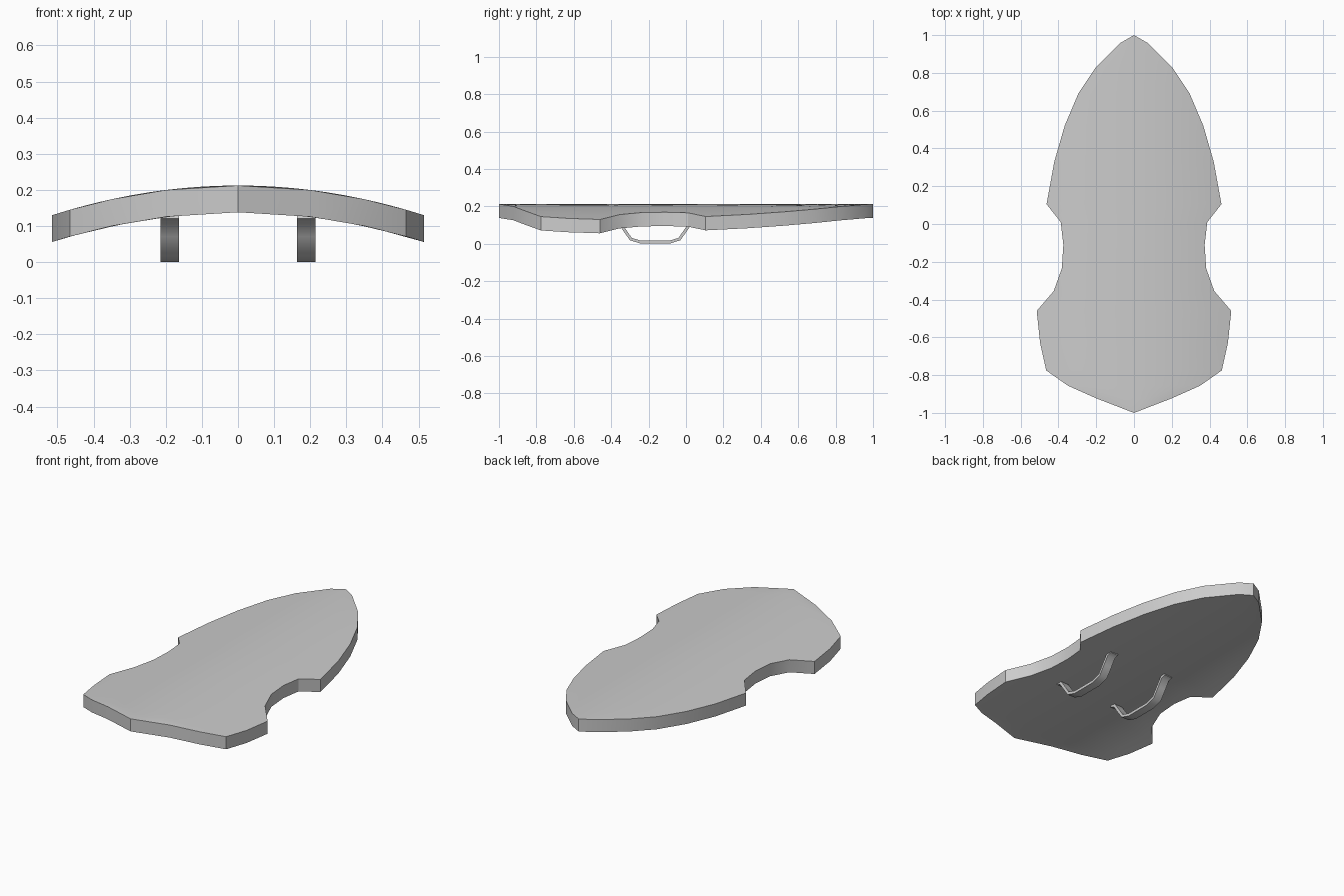
import bpy, bmesh

if "Cube" in bpy.data.objects:
    bpy.data.objects.remove(bpy.data.objects["Cube"])

THICK = 0.074
COLS = 16


def finish(bm, name, angle):
    bmesh.ops.remove_doubles(bm, verts=bm.verts, dist=1e-5)
    bmesh.ops.dissolve_degenerate(bm, edges=bm.edges, dist=1e-6)
    bmesh.ops.recalc_face_normals(bm, faces=bm.faces)
    me = bpy.data.meshes.new(name)
    bm.to_mesh(me)
    bm.free()
    ob = bpy.data.objects.new(name, me)
    bpy.context.collection.objects.link(ob)
    bpy.ops.object.select_all(action='DESELECT')
    ob.select_set(True)
    bpy.context.view_layer.objects.active = ob
    bpy.ops.object.shade_smooth_by_angle(angle=angle)
    return ob


# Shield board: half outline (half width, y), arched across x
outline = [(0, 1), (.07, .96), (.205, .825), (.295, .69), (.367, .52),
           (.422, .33), (.463, .105), (.388, .01), (.374, -.11), (.382, -.235),
           (.425, -.355), (.515, -.46), (.497, -.63), (.465, -.775),
           (.35, -.856), (.2, -.923), (0, -1)]
bm = bmesh.new()


def sheet(z0):
    rows = []
    for w, y in outline:
        ts = [2 * i / COLS - 1 for i in range(COLS + 1)]
        if w == 0:
            rows.append([bm.verts.new((0, y, z0))] * (COLS + 1))
        else:
            rows.append([bm.verts.new((w * t, y, z0 - .31 * (w * t) ** 2)) for t in ts])
    for a, b in zip(rows, rows[1:]):
        for i in range(COLS):
            quad = list(dict.fromkeys((a[i], a[i + 1], b[i + 1], b[i])))
            bm.faces.new(quad)
    return rows


top = sheet(.212)
bottom = sheet(.212 - THICK)
for k in range(len(outline) - 1):
    for c in (0, COLS):
        bm.faces.new((top[k][c], top[k + 1][c], bottom[k + 1][c], bottom[k][c]))
finish(bm, "shield_board", 0.5)

# Arm straps: bent flat bands with flared ends, under the board
path = [(-.225, .128), (-.195, .118), (-.165, .075), (-.13, .025), (-.075, .008),
        (.075, .008), (.13, .025), (.165, .075), (.195, .118), (.225, .128)]
HALF_T = .008
for side, x in (("left", -.189), ("right", .189)):
    bm = bmesh.new()
    rings = []
    for i, (y, z) in enumerate(path):
        y0, z0 = path[max(i - 1, 0)]
        y1, z1 = path[min(i + 1, len(path) - 1)]
        n = ((y1 - y0) ** 2 + (z1 - z0) ** 2) ** .5
        ny, nz = -(z1 - z0) / n * HALF_T, (y1 - y0) / n * HALF_T
        rings.append([bm.verts.new((x + sx * .025, y - .165 + s * ny, z + s * nz))
                      for sx, s in ((-1, -1), (1, -1), (1, 1), (-1, 1))])
    for a, b in zip(rings, rings[1:]):
        for j in range(4):
            bm.faces.new((a[j], a[(j + 1) % 4], b[(j + 1) % 4], b[j]))
    bm.faces.new(rings[0])
    bm.faces.new(rings[-1])
    finish(bm, side + "_arm_strap", 0.9)
